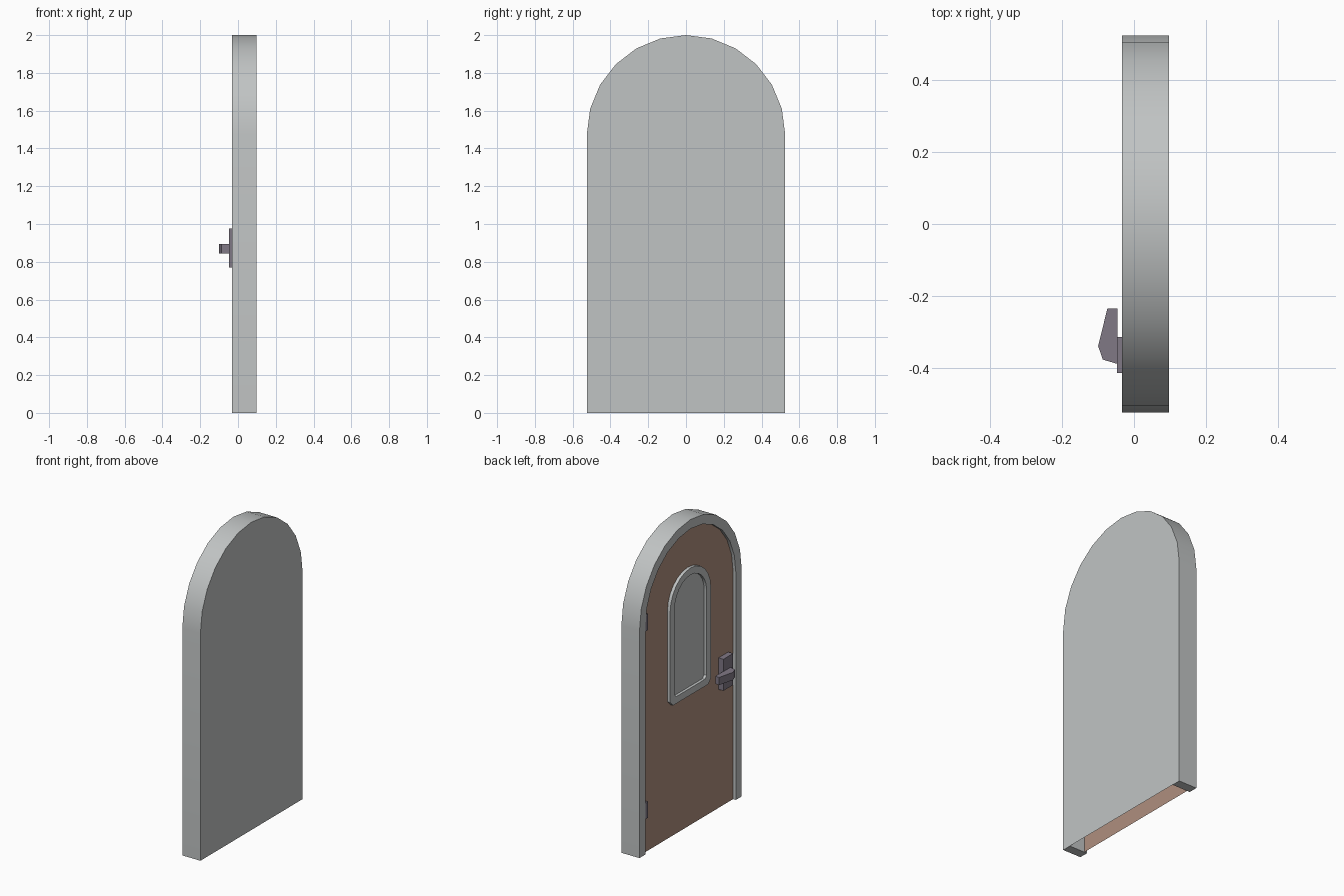
import bpy, bmesh, math

cube = bpy.data.objects.get("Cube")
if cube:
    bpy.data.objects.remove(cube, do_unlink=True)


def material(name, rgb):
    m = bpy.data.materials.new(name)
    m.use_nodes = True
    m.diffuse_color = (*rgb, 1)
    m.node_tree.nodes["Principled BSDF"].inputs["Base Color"].default_value = (*rgb, 1)
    return m


GREY = material("stone_grey", (0.53, 0.55, 0.55))
BROWN = material("door_brown", (0.43, 0.275, 0.21))
PURPLE = material("metal_purple", (0.216, 0.188, 0.235))

SPRING = 1.475           # height where every arch begins
FRONT, BACK, DOOR = -0.033, 0.097, -0.013


def arch(r, base, chamfer=0.0, steps=12):
    """Arched outline in (y, z), from the +y foot over the top to the -y foot."""
    pts = [(r * math.cos(math.pi * i / steps), SPRING + r * math.sin(math.pi * i / steps))
           for i in range(steps + 1)]
    left = [(r, base + chamfer)]
    right = [(-r, base + chamfer)]
    if chamfer:
        left.insert(0, (r - chamfer, base))
        right.append((chamfer - r, base))
    return left + pts + right


def finish(name, bm, mat):
    bmesh.ops.recalc_face_normals(bm, faces=bm.faces)
    mesh = bpy.data.meshes.new(name)
    bm.to_mesh(mesh)
    bm.free()
    mesh.materials.append(mat)
    ob = bpy.data.objects.new(name, mesh)
    bpy.context.collection.objects.link(ob)
    bpy.ops.object.select_all(action='DESELECT')
    ob.select_set(True)
    bpy.context.view_layer.objects.active = ob
    bpy.ops.object.shade_smooth_by_angle(angle=math.radians(30))
    return ob


def sheet(name, outline, x, mat, facing):
    """Flat panel whose normal points along x in the given direction."""
    bm = bmesh.new()
    face = bm.faces.new([bm.verts.new((x, y, z)) for y, z in outline])
    ob = finish(name, bm, mat)
    if ob.data.polygons[0].normal.x * facing < 0:
        ob.data.flip_normals()
    return ob


def band(name, outer, inner, x0, x1, mat, closed):
    """Rectangular-section border between two matching outlines."""
    bm = bmesh.new()
    rows = [[bm.verts.new((x, *p)) for x, p in ((x0, o), (x1, o), (x1, i), (x0, i))]
            for o, i in zip(outer, inner)]
    pairs = list(zip(rows, rows[1:]))
    if closed:
        pairs.append((rows[-1], rows[0]))
    else:
        bm.faces.new(rows[0])
        bm.faces.new(rows[-1])
    for a, b in pairs:
        for k in range(4):
            n = (k + 1) % 4
            bm.faces.new((a[k], a[n], b[n], b[k]))
    return finish(name, bm, mat)


def box(name, lo, hi, mat):
    bm = bmesh.new()
    bmesh.ops.create_cube(bm, size=1)
    for v in bm.verts:
        v.co = [lo[i] if v.co[i] < 0 else hi[i] for i in range(3)]
    return finish(name, bm, mat)


# Door frame, its closed back and the recessed door panel
band("door_frame", arch(0.525, 0), arch(0.465, 0), FRONT, BACK, GREY, False)
sheet("back_panel", arch(0.524, 0), BACK + 0.0005, GREY, 1)
sheet("door_panel", arch(0.465, 0), DOOR, BROWN, -1)

# Window border and pane
band("window_frame", arch(0.21, 0.86, 0.03), arch(0.165, 0.905, 0.018),
     FRONT, DOOR, GREY, True)
sheet("window_pane", arch(0.165, 0.905, 0.018), DOOR - 0.002, GREY, -1)

# Hinges
for label, z in (("lower", 0.28), ("upper", 1.5)):
    box(label + "_hinge", (FRONT + 0.001, 0.435, z - 0.052), (DOOR, 0.47, z + 0.052), PURPLE)

# Handle plate and tapered lever
box("handle_plate", (-0.048, -0.415, 0.77), (DOOR, -0.315, 0.975), PURPLE)
bm = bmesh.new()
profile = [(-0.046, -0.235), (-0.074, -0.235), (-0.1, -0.34), (-0.087, -0.378), (-0.046, -0.39)]
base = bm.faces.new([bm.verts.new((x, y, 0.845)) for x, y in profile])
top = bmesh.ops.extrude_face_region(bm, geom=[base], use_keep_orig=True)["geom"]
bmesh.ops.translate(bm, vec=(0, 0, 0.05), verts=[g for g in top if isinstance(g, bmesh.types.BMVert)])
finish("handle_lever", bm, PURPLE)
